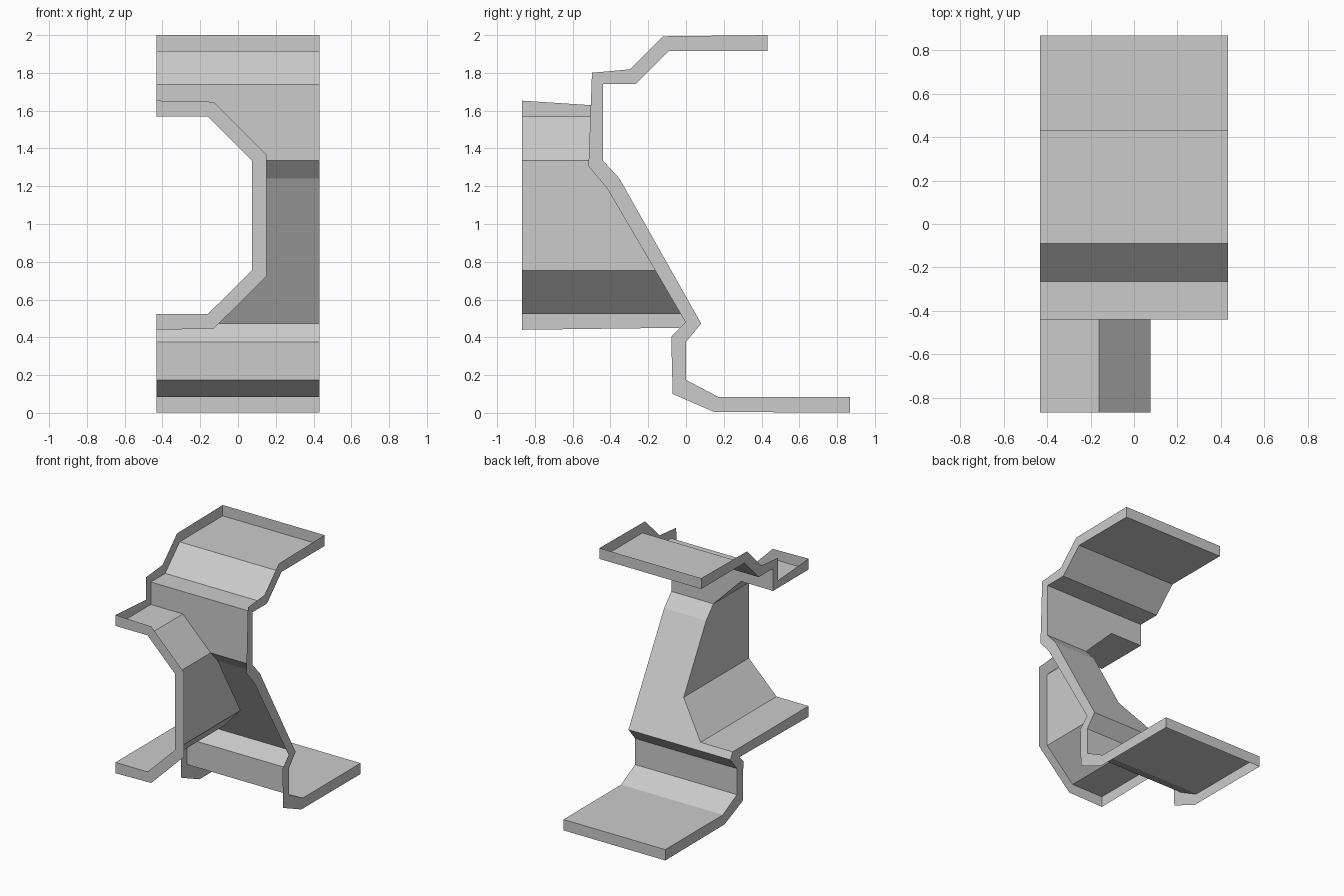
import bpy, bmesh
from mathutils import Vector

if "Cube" in bpy.data.objects:
    bpy.data.objects.remove(bpy.data.objects["Cube"])

T = 0.083            # rim depth
L, R = -0.432, 0.432  # left and right sides
FRONT = -0.868

# side profile of the sheet (y, z), top to bottom
side = [(0.432, 1.917), (-0.09, 1.917), (-0.265, 1.742), (-0.439, 1.742),
        (-0.439, 1.335), (-0.352, 1.24), (0.08, 0.473), (0, 0.375),
        (0, 0.175), (0.17, 0.085), (0.868, 0.085)]
# front opening profile (x, z), top to bottom
opening = [(L, 1.57), (-0.16, 1.57), (0.075, 1.335), (0.075, 1.24),
           (0.075, 0.755), (-0.16, 0.523), (L, 0.523)]

bm = bmesh.new()


def depth(z):
    """y of the sheet's middle part at height z"""
    for (y0, z0), (y1, z1) in zip(side[3:6], side[4:7]):
        if z0 >= z >= z1:
            return y0 + (y1 - y0) * (z0 - z) / (z0 - z1)


left = [bm.verts.new((L, y, z)) if i not in (4, 5) else None for i, (y, z) in enumerate(side)]
right = [bm.verts.new((R, y, z)) for y, z in side]
inner = [bm.verts.new((x, depth(z), z)) for x, z in opening]
outer = [bm.verts.new((x, FRONT, z)) for x, z in opening if z != 1.24]

# plain bands of the sheet
for i in (0, 1, 2, 6, 7, 8, 9):
    bm.faces.new((left[i], left[i + 1], right[i + 1], right[i]))
# panels around the opening
bm.faces.new([right[3], left[3], *inner[:3], right[4]])
bm.faces.new([right[4], inner[2], inner[3], right[5]])
bm.faces.new([right[5], *inner[3:], left[6], right[6]])
# bands of the forward channel
bands = [inner[0:2], inner[1:3], inner[2:5], inner[4:6], inner[5:7]]
for i, b in enumerate(bands):
    bm.faces.new([*b, outer[i + 1], outer[i]])

# face the sheet towards its rim side
bmesh.ops.recalc_face_normals(bm, faces=bm.faces[:])
bm.faces.ensure_lookup_table()
if bm.faces[0].normal.z < 0:
    bmesh.ops.reverse_faces(bm, faces=bm.faces[:])
bm.normal_update()

# rim around every open edge
rim_dir = {v: v.normal.copy() for v in bm.verts}
for v in (left[8], right[8]):
    rim_dir[v] = Vector((0, -0.85, -0.9))
edges = [(e, e.link_loops[0]) for e in bm.edges if e.is_boundary]
pairs = [(l.vert, l.link_loop_next.vert) for e, l in edges]
lip = {v: bm.verts.new(v.co + rim_dir[v] * T) for v in {v for p in pairs for v in p}}
for a, b in pairs:
    bm.faces.new((b, a, lip[a], lip[b]))

mesh = bpy.data.meshes.new("folded_sheet")
bm.to_mesh(mesh)
bm.free()
obj = bpy.data.objects.new("folded_sheet", mesh)
bpy.context.collection.objects.link(obj)
